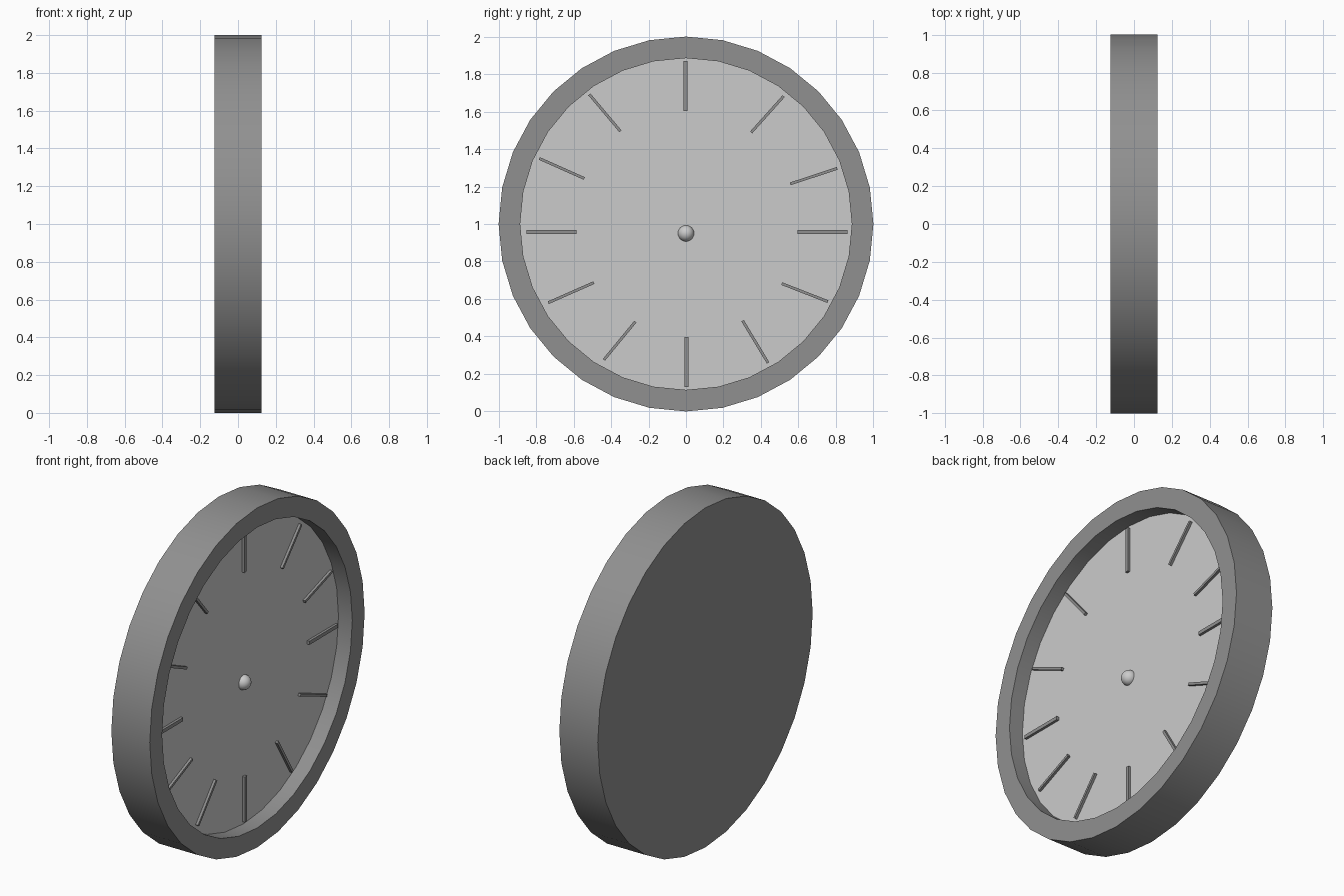
import bpy, bmesh, math
from mathutils import Matrix, Vector

if "Cube" in bpy.data.objects:
    bpy.data.objects.remove(bpy.data.objects["Cube"])

FLOOR_X = 0.035   # depth of the dial surface
SIDES = 32


def material(name, grey):
    m = bpy.data.materials.new(name)
    m.diffuse_color = (grey, grey, grey, 1)
    m.use_nodes = True
    m.node_tree.nodes["Principled BSDF"].inputs["Base Color"].default_value = m.diffuse_color
    return m


def finish(name, bm, mat=None, smooth=False):
    me = bpy.data.meshes.new(name)
    bm.to_mesh(me)
    bm.free()
    ob = bpy.data.objects.new(name, me)
    bpy.context.collection.objects.link(ob)
    if mat:
        me.materials.append(mat)
    if smooth:
        bpy.ops.object.select_all(action='DESELECT')
        ob.select_set(True)
        bpy.context.view_layer.objects.active = ob
        bpy.ops.object.shade_smooth_by_angle(angle=math.radians(35))
    return ob


def ring(bm, r, x):
    """Circle of vertices around the x axis, centred at z = 1."""
    angles = [2 * math.pi * i / SIDES for i in range(SIDES)]
    return [bm.verts.new((x, r * math.cos(a), 1 + r * math.sin(a))) for a in angles]


dark = material("dark_grey", 0.28)

# Case: back, outer wall, front rim and inner wall
bm = bmesh.new()
profile = [(1.0, -0.125), (1.0, 0.125), (0.885, 0.125), (0.885, FLOOR_X)]
rings = [ring(bm, r, x) for r, x in profile]
for a, b in zip(rings, rings[1:]):
    for i in range(SIDES):
        j = (i + 1) % SIDES
        bm.faces.new((a[i], a[j], b[j], b[i]))
bm.faces.new(rings[0][::-1])
finish("case", bm, dark, smooth=True)

# Dial: flat disc at the bottom of the recess
bm = bmesh.new()
bm.faces.new(ring(bm, 0.885, FLOOR_X))
finish("dial", bm)

# Centre hub: ball half sunk into the dial
bm = bmesh.new()
bmesh.ops.create_uvsphere(bm, u_segments=24, v_segments=12, radius=0.043,
                          matrix=Matrix.Translation((FLOOR_X, 0, 0.95)))
finish("hub", bm, smooth=True)

# Hour markers: hand-placed bars given as (y, z) outer end, (y, z) inner end
markers = [
    ((0.521, 1.682), (0.348, 1.489)), ((0.807, 1.297), (0.556, 1.214)),
    ((0.861, 0.957), (0.594, 0.957)), ((0.757, 0.586), (0.511, 0.682)),
    ((0.438, 0.259), (0.302, 0.484)), ((0.002, 0.131), (0.002, 0.398)),
    ((-0.438, 0.275), (-0.270, 0.479)), ((-0.735, 0.580), (-0.492, 0.687)),
    ((-0.850, 0.957), (-0.583, 0.957)), ((-0.783, 1.350), (-0.543, 1.243)),
    ((-0.516, 1.692), (-0.350, 1.495)), ((-0.002, 1.869), (-0.002, 1.602)),
]
for hour, (p, q) in enumerate(markers, 1):
    p, q = Vector((FLOOR_X, *p)), Vector((FLOOR_X, *q))
    d = p - q
    width = 0.021 if hour % 3 == 0 else 0.015
    bm = bmesh.new()
    bmesh.ops.create_cube(bm, size=1, matrix=Matrix.Translation((p + q) / 2)
                          @ Matrix.Rotation(math.atan2(d.z, d.y), 4, 'X')
                          @ Matrix.Diagonal((0.03, d.length, width, 1)))
    finish(f"hour_marker_{hour}", bm, dark)
